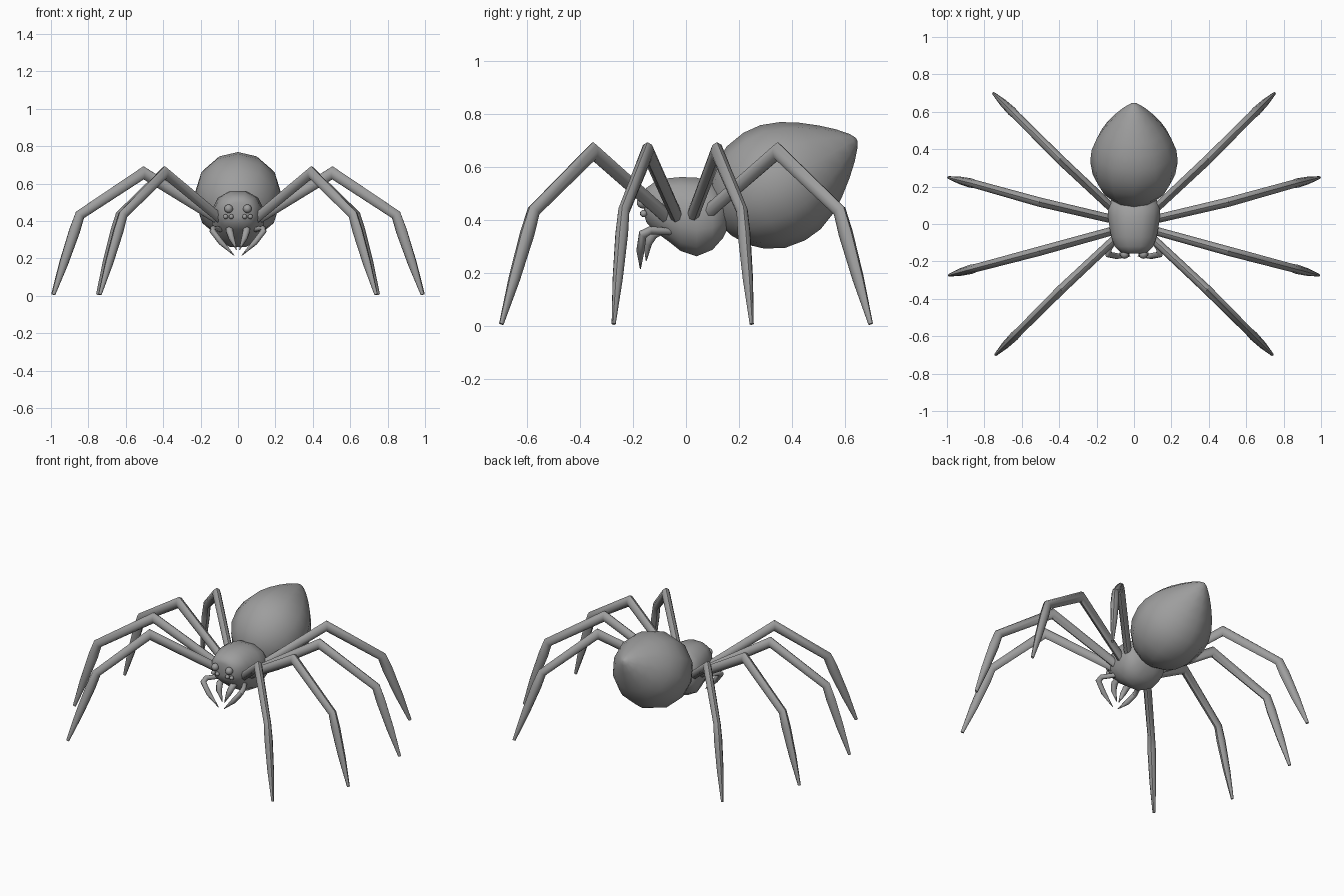
import bpy, bmesh, math
from mathutils import Vector

if "Cube" in bpy.data.objects:
    bpy.data.objects.remove(bpy.data.objects["Cube"])

grey = bpy.data.materials.new("body grey")
grey.diffuse_color = (0.34, 0.34, 0.34, 1)
grey.use_nodes = True
grey.node_tree.nodes["Principled BSDF"].inputs["Base Color"].default_value = grey.diffuse_color


def finish(name, bm, mirror=False):
    bmesh.ops.recalc_face_normals(bm, faces=bm.faces)
    mesh = bpy.data.meshes.new(name)
    bm.to_mesh(mesh)
    bm.free()
    mesh.materials.append(grey)
    for p in mesh.polygons:
        p.use_smooth = True
    mesh.set_sharp_from_angle(angle=math.radians(50))
    ob = bpy.data.objects.new(name, mesh)
    bpy.context.collection.objects.link(ob)
    if mirror:
        ob.modifiers.new("mirror", 'MIRROR').use_mirror_merge = False
    return ob


def bulge(x, power):
    return math.copysign(abs(x) ** power, x)


def loft(name, rings, sides, mirror=False, turn=0.0, power=1.0):
    """Skin rings, each given as centre and two radius vectors; power below 1 squares them."""
    bm = bmesh.new()
    loops = []
    for c, u, v in rings:
        angles = [2 * math.pi * (i + turn) / sides for i in range(sides)]
        loops.append([bm.verts.new(c + u * bulge(math.sin(a), power) + v * bulge(math.cos(a), power))
                      for a in angles])
    for a, b in zip(loops, loops[1:]):
        for i in range(sides):
            j = (i + 1) % sides
            bm.faces.new((a[i], a[j], b[j], b[i]))
    bm.faces.new(loops[0])
    bm.faces.new(loops[-1])
    return finish(name, bm, mirror)


def limb(name, points, radii, depth=1.0, sides=8):
    """Bent tapering tube with mitred joints, mirrored across x."""
    pts = [Vector(p) for p in points]
    side = (pts[1] - pts[0]).cross(pts[-1] - pts[-2]).normalized()
    rings = []
    for i, (p, r) in enumerate(zip(pts, radii)):
        t_in = (p - pts[max(i - 1, 0)]).normalized()
        t_out = (pts[min(i + 1, len(pts) - 1)] - p).normalized()
        t = (t_in + t_out).normalized()
        cosine = max(t.dot(t_out if i == 0 else t_in), 0.6)
        rings.append((p, side * r, t.cross(side).normalized() * r * depth / cosine))
    return loft(name, rings, sides, True)


X = Vector((1, 0, 0))

# Abdomen: tilted egg with a pointed rear
axis = Vector((0, math.cos(math.radians(30)), 0.5))
up = axis.cross(X) * -1
start = Vector((0, 0.117, 0.4))
egg = [(0, 0.015), (0.015, 0.075), (0.05, 0.137), (0.1, 0.184), (0.17, 0.221), (0.25, 0.234),
       (0.32, 0.227), (0.39, 0.2), (0.45, 0.163), (0.51, 0.116), (0.56, 0.07), (0.595, 0.03), (0.608, 0.006)]
loft("abdomen", [(start + axis * s, X * r, up * r) for s, r in egg], 12)

# Head and thorax: y, half width, bottom, top
thorax = [(-0.158, 0.04, 0.42, 0.5), (-0.15, 0.074, 0.39, 0.52), (-0.12, 0.104, 0.355, 0.542),
          (-0.07, 0.122, 0.32, 0.557), (-0.02, 0.132, 0.28, 0.562), (0.04, 0.141, 0.26, 0.56),
          (0.1, 0.141, 0.285, 0.54), (0.14, 0.115, 0.33, 0.5), (0.165, 0.05, 0.38, 0.45)]
loft("head_thorax", [(Vector((0, y, (b + t) / 2)), X * w * 1.02, Vector((0, 0, (t - b) / 2 * 1.02)))
                     for y, w, b, t in thorax], 12, turn=0.5, power=0.85)

# Eyes: one large and two small on each side
for name, x, y, z, r in [("large_eye", 0.05, -0.163, 0.465, 0.023),
                         ("small_outer_eye", 0.066, -0.16, 0.423, 0.013),
                         ("small_inner_eye", 0.036, -0.161, 0.423, 0.013)]:
    bm = bmesh.new()
    bmesh.ops.create_uvsphere(bm, u_segments=12, v_segments=8, radius=r)
    bmesh.ops.translate(bm, verts=bm.verts, vec=(x, y, z))
    finish(name, bm, True)

# Fangs and feelers
limb("fang", [(0.045, -0.08, 0.37), (0.045, -0.125, 0.345), (0.035, -0.145, 0.31), (0.008, -0.15, 0.245)],
     [0.018, 0.02, 0.017, 0.002])
limb("feeler", [(0.09, -0.06, 0.355), (0.134, -0.135, 0.36), (0.136, -0.163, 0.345),
                (0.09, -0.172, 0.285), (0.02, -0.172, 0.215)],
     [0.014, 0.015, 0.016, 0.016, 0.002])

# Legs: base, knee, ankle, tip
legs = {
    "front_leg": [(0.08, -0.06, 0.4), (0.39, -0.35, 0.657), (0.615, -0.575, 0.432), (0.738, -0.697, 0.006)],
    "front_middle_leg": [(0.09, -0.03, 0.4), (0.505, -0.145, 0.657), (0.845, -0.235, 0.432), (0.986, -0.273, 0.006)],
    "back_middle_leg": [(0.09, 0.02, 0.4), (0.505, 0.117, 0.657), (0.845, 0.212, 0.432), (0.99, 0.248, 0.006)],
    "back_leg": [(0.08, 0.05, 0.4), (0.395, 0.345, 0.657), (0.63, 0.58, 0.432), (0.75, 0.697, 0.006)],
}
for name, (base, knee, ankle, tip) in legs.items():
    b, k, a, t = map(Vector, (base, knee, ankle, tip))
    limb(name, [b, k, a, a.lerp(t, 0.2), a.lerp(t, 0.6), t],
         [0.023, 0.025, 0.022, 0.025, 0.02, 0.008], depth=1.2)
